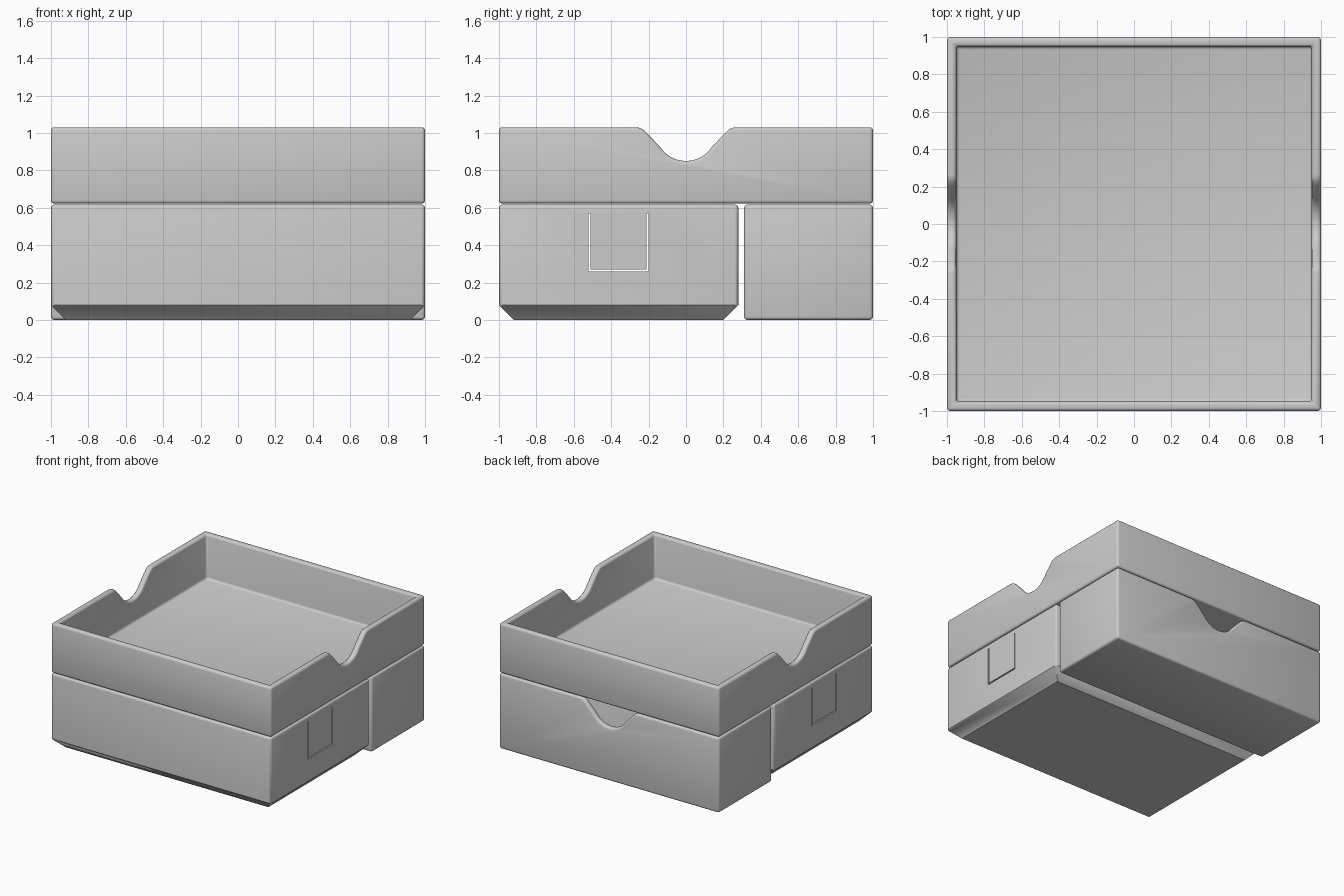
import bpy, bmesh, math
from mathutils import Vector

cube = bpy.data.objects.get("Cube")
if cube:
    bpy.data.objects.remove(cube, do_unlink=True)

WALL = 0.05
GREY = (0.6, 0.6, 0.6, 1)
mat = bpy.data.materials.new("plain grey")
mat.use_nodes = True
mat.diffuse_color = GREY
mat.node_tree.nodes["Principled BSDF"].inputs["Base Color"].default_value = GREY


def new_object(name, bm, helper=False):
    bmesh.ops.recalc_face_normals(bm, faces=bm.faces)
    me = bpy.data.meshes.new(name)
    bm.to_mesh(me)
    bm.free()
    me.materials.append(mat)
    ob = bpy.data.objects.new(name, me)
    bpy.context.collection.objects.link(ob)
    ob.hide_render = helper
    return ob


def add_box(bm, lo, hi):
    lo, hi = Vector(lo), Vector(hi)
    verts = bmesh.ops.create_cube(bm, size=1)["verts"]
    for v in verts:
        v.co = Vector([c * s for c, s in zip(v.co, hi - lo)]) + (lo + hi) / 2
    return verts


def box(name, lo, hi, helper=False):
    bm = bmesh.new()
    add_box(bm, lo, hi)
    return new_object(name, bm, helper)


def notch_cutter(name, top, center, along_x):
    """Finger scoop: round bottom, sloping sides, flared lips."""
    half = [(0.27, 0.001), (0.247, -0.003), (0.225, -0.014), (0.205, -0.035)]
    r, depth = 0.165, 0.18
    for i in range(8):
        a = math.radians(57 * (1 - i / 7))
        half.append((r * math.sin(a), -depth + r - r * math.cos(a)))
    profile = [(0.27, 0.1)] + half + [(-u, w) for u, w in half[-2::-1]] + [(-0.27, 0.1)]
    bm = bmesh.new()
    axis = Vector((1, 0, 0)) if along_x else Vector((0, 1, 0))
    side = Vector((0, 1, 0)) if along_x else Vector((1, 0, 0))
    start, length = center
    verts = [bm.verts.new(axis * start + side * u + Vector((0, 0, top + w))) for u, w in profile]
    face = bm.faces.new(verts)
    out = bmesh.ops.extrude_face_region(bm, geom=[face])
    moved = [g for g in out["geom"] if isinstance(g, bmesh.types.BMVert)]
    bmesh.ops.translate(bm, verts=moved, vec=axis * length)
    return new_object(name, bm, True)


def cut(ob, cutter):
    mod = ob.modifiers.new("cut", "BOOLEAN")
    mod.operation = "DIFFERENCE"
    mod.solver = "EXACT"
    mod.object = cutter
    cutter.hide_viewport = True


def round_edges(ob):
    mod = ob.modifiers.new("rounding", "BEVEL")
    mod.width = 0.018
    mod.segments = 3
    mod.limit_method = "ANGLE"
    mod.angle_limit = math.radians(65)
    mod.use_clamp_overlap = False


def finish(ob):
    """Apply modifiers and smooth the rounded edges."""
    bpy.context.view_layer.update()
    deps = bpy.context.evaluated_depsgraph_get()
    me = bpy.data.meshes.new_from_object(ob.evaluated_get(deps))
    ob.modifiers.clear()
    ob.data = me
    bpy.ops.object.select_all(action="DESELECT")
    ob.select_set(True)
    bpy.context.view_layer.objects.active = ob
    bpy.ops.object.shade_smooth_by_angle(angle=math.radians(35))


# Upper tray with a finger scoop through each side wall
inner = 1 - WALL
tray = box("upper_tray", (-1, -1, 0.622), (1, 1, 1.03))
cut(tray, box("tray_cavity", (-inner, -inner, 0.662), (inner, inner, 1.3), True))
cut(tray, notch_cutter("side_scoops", 1.03, (-1.2, 2.4), True))
round_edges(tray)
finish(tray)

# Back bin with a scoop in its rear wall
back = box("back_bin", (-1, 0.31, 0), (1, 1, 0.617))
cut(back, box("back_cavity", (-inner, 0.31 + WALL, 0.04), (inner, inner, 0.9), True))
cut(back, notch_cutter("rear_scoop", 0.617, (0.8, 0.4), False))
round_edges(back)
finish(back)

# Front bin with a chamfered foot
bm = bmesh.new()
add_box(bm, (-1, -1, 0), (1, 0.28, 0.617))
bottom = [f for f in bm.faces if f.normal.z < -0.5 or f.calc_center_median().z < 0.01]
ring = bmesh.ops.bisect_plane(bm, geom=bm.verts[:] + bm.edges[:] + bm.faces[:],
                              plane_co=(0, 0, 0.08), plane_no=(0, 0, 1))
for v in bm.verts:
    if v.co.z < 0.01:
        v.co.x -= math.copysign(0.08, v.co.x)
        v.co.y += 0.08 if v.co.y < 0 else -0.08
front = new_object("front_bin", bm)
cut(front, box("front_cavity", (-inner, -inner, 0.09), (inner, 0.28 - WALL, 0.9), True))
round_edges(front)

# U-shaped slits freeing a spring tab in each side wall
slit = 0.01
for name, lo, hi in (("slit_front", (-0.52, 0.26), (-0.52 + slit, 0.57)),
                     ("slit_back", (-0.21, 0.26), (-0.2, 0.57)),
                     ("slit_bottom", (-0.515, 0.26), (-0.205, 0.26 + slit))):
    cut(front, box(name, (-1.2, *lo), (1.2, *hi), True))
finish(front)
